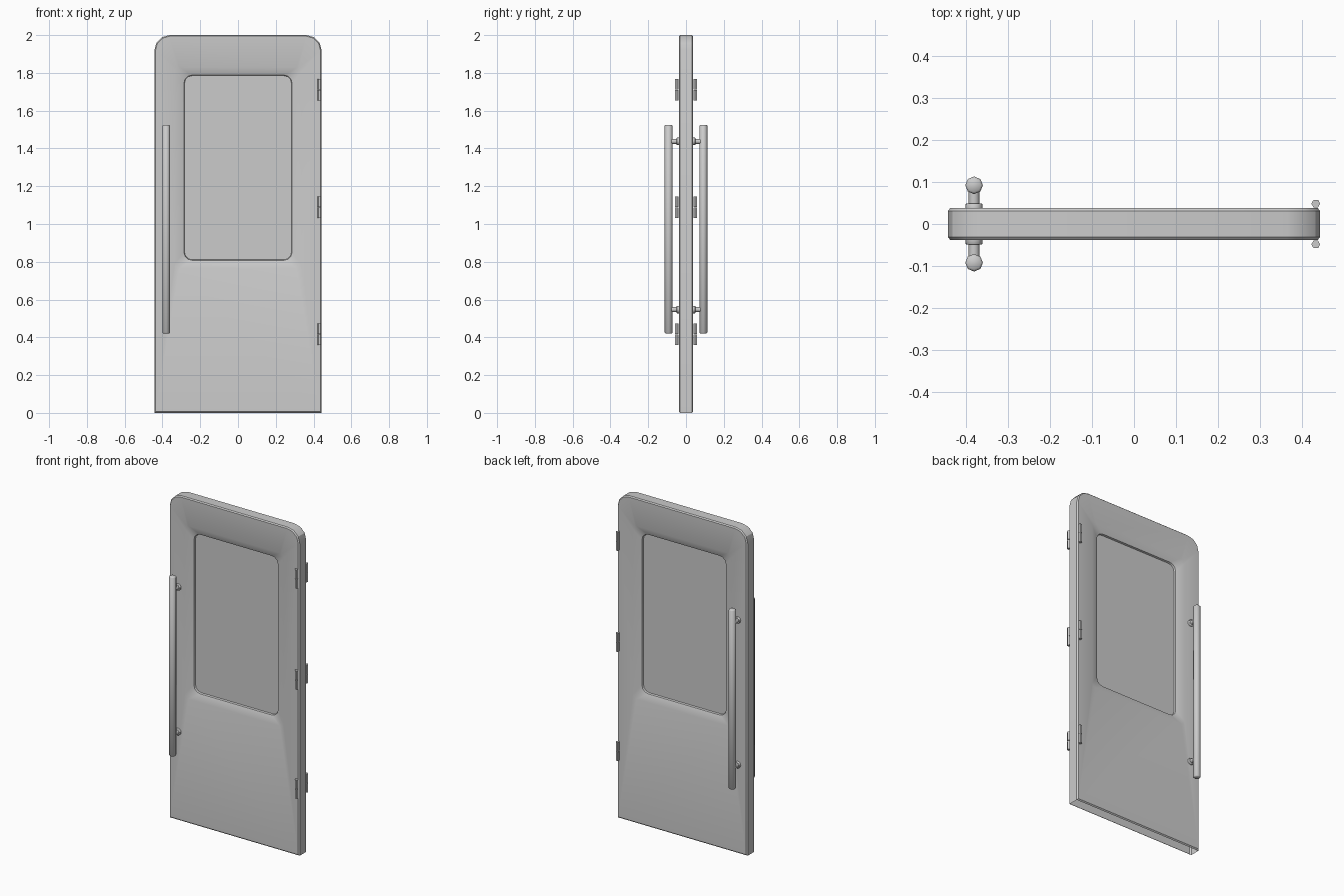
import bpy, bmesh
from math import sin, cos, pi, radians
from mathutils import Matrix

if "Cube" in bpy.data.objects:
    bpy.data.objects.remove(bpy.data.objects["Cube"])


def finish(name, bm, angle=50):
    bmesh.ops.recalc_face_normals(bm, faces=bm.faces)
    me = bpy.data.meshes.new(name)
    bm.to_mesh(me)
    bm.free()
    ob = bpy.data.objects.new(name, me)
    bpy.context.collection.objects.link(ob)
    bpy.ops.object.select_all(action='DESELECT')
    ob.select_set(True)
    bpy.context.view_layer.objects.active = ob
    bpy.ops.object.shade_smooth_by_angle(angle=radians(angle))
    return ob


def outline(hx, z0, z1, r_top, r_bot, segs=3):
    """Rounded rectangle in x/z, starting at bottom left; a zero radius gives one point."""
    pts = []
    for sx, zc, sz, r, a0 in ((-1, z0, 1, r_bot, 180), (1, z0, 1, r_bot, 270),
                              (1, z1, -1, r_top, 0), (-1, z1, -1, r_top, 90)):
        for i in range(segs + 1 if r else 1):
            a = radians(a0) + (pi / 2 * i / segs if r else 0)
            pts.append((sx * (hx - r) + r * cos(a), zc + sz * r + r * sin(a))
                       if r else (sx * hx, zc))
    return pts


def loop(bm, pts, y):
    return [bm.verts.new((x, y, z)) for x, z in pts]


def bridge(bm, a, b, skip=()):
    n = len(a)
    for i in range(n):
        if i not in skip:
            bm.faces.new((a[i], a[(i + 1) % n], b[(i + 1) % n], b[i]))


def lathe(bm, profile, sides, mat, phase=0.0):
    """Closed solid of revolution from (radius, height) pairs."""
    rings = [[bm.verts.new(mat @ Matrix.Rotation(phase + 2 * pi * k / sides, 4, 'Z')
                           @ Matrix.Translation((r, 0, h)).translation)
              for k in range(sides)] for r, h in profile]
    for a, b in zip(rings, rings[1:]):
        bridge(bm, a, b)
    bm.faces.new(rings[0])
    bm.faces.new(rings[-1])


# Door shell: chamfered skin, open underneath, with a sloped window recess on each side
Y = 0.038
bm = bmesh.new()
rims, panes = [], []
for s in (-1, 1):
    rim = loop(bm, outline(0.4425, 0, 2, 0.08, 0), s * (Y - 0.007))
    face = loop(bm, outline(0.4365, 0.007, 1.994, 0.074, 0), s * Y)
    bridge(bm, rim, face)
    rims.append(rim)
    hole = loop(bm, outline(0.335, 0.765, 1.83, 0.025, 0.025), s * Y)
    frame = loop(bm, outline(0.286, 0.808, 1.788, 0.042, 0.042), s * (Y - 0.018))
    wall = loop(bm, outline(0.283, 0.811, 1.785, 0.039, 0.039), s * (Y - 0.029))
    bridge(bm, hole, frame)
    edges = [bm.edges.get((l[i], l[i - 1])) or bm.edges.new((l[i], l[i - 1]))
             for l in (face, hole) for i in range(len(l))]
    bmesh.ops.triangle_fill(bm, edges=edges, use_beauty=True, use_dissolve=False)
    bridge(bm, frame, wall)
bridge(bm, rims[0], rims[1], skip=(0,))
finish("door_panel", bm, 30)

# Window panes, one on each side
bm = bmesh.new()
pane = outline(0.283, 0.811, 1.785, 0.039, 0.039)
sides = [loop(bm, pane, s * (Y - 0.029)) for s in (-1, 1)]
for l in sides:
    bm.faces.new(l)
bridge(bm, *sides)
finish("window_pane", bm, 30)

# Pull handles with mounts, and hinge barrels, on both sides
for s, side in ((-1, "front"), (1, "back")):
    bm = bmesh.new()
    lathe(bm, [(0.016, 0.42), (0.021, 0.425), (0.021, 1.52), (0.016, 1.525)], 8,
          Matrix.Translation((-0.38, s * 0.092, 0)))
    finish(side + "_handle_bar", bm)

    bm = bmesh.new()
    for z in (0.547, 1.437):
        m = Matrix.Translation((-0.38, 0, z)) @ Matrix.Rotation(-s * pi / 2, 4, 'X')
        lathe(bm, [(0.02, 0.036), (0.02, 0.047), (0.018, 0.049), (0.013, 0.049), (0.013, 0.088)], 12, m)
    finish(side + "_handle_mounts", bm)

    bm = bmesh.new()
    for z in (0.417, 1.088, 1.71):
        for a, b in ((-0.057, -0.001), (0.001, 0.057)):
            lathe(bm, [(0.0105, z + a), (0.0105, z + b)], 6,
                  Matrix.Translation((0.432, s * 0.0485, 0)))
    finish(side + "_hinges", bm)
